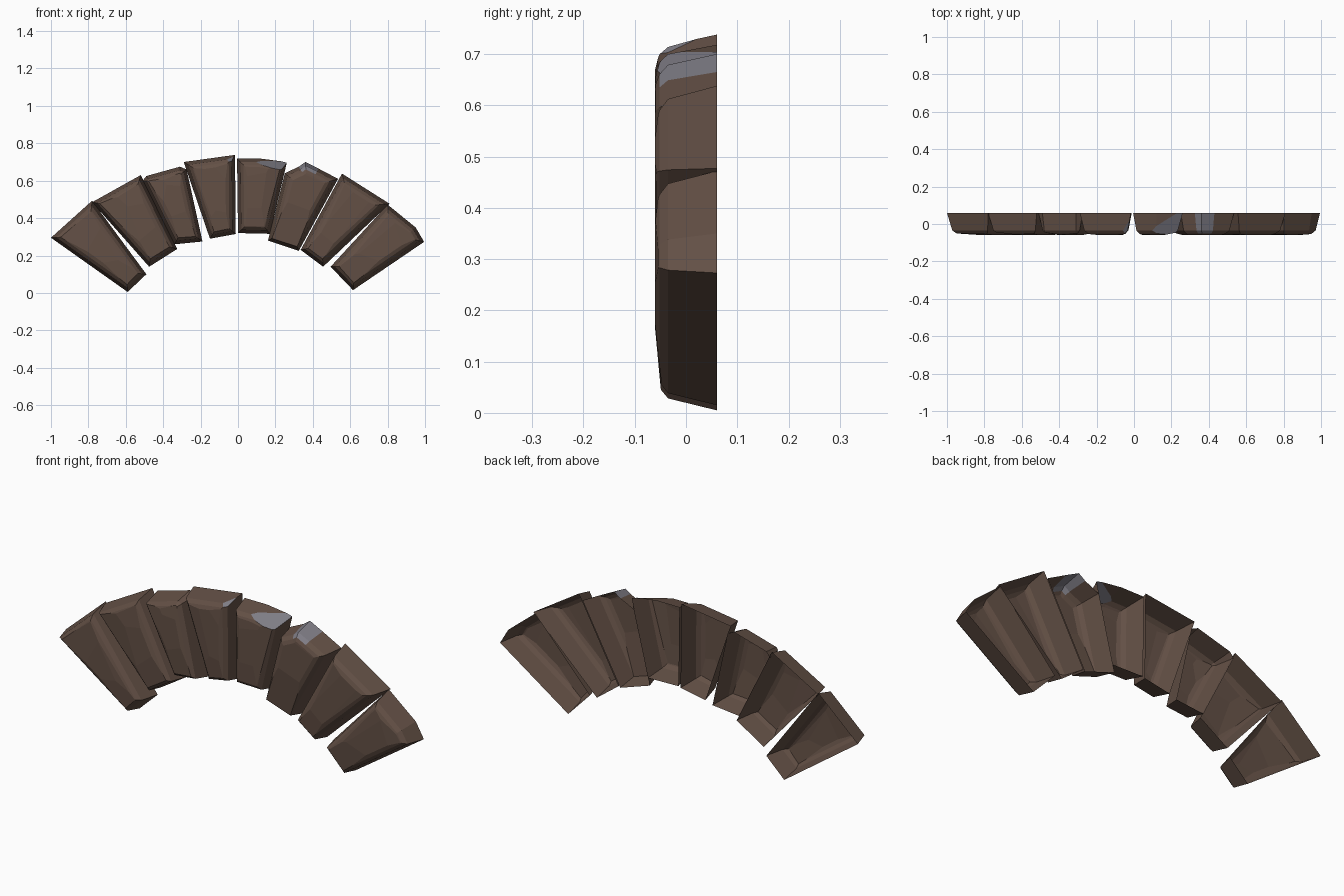
import bpy, bmesh, math
from mathutils import Vector

if "Cube" in bpy.data.objects:
    bpy.data.objects.remove(bpy.data.objects["Cube"])


def material(name, rgb):
    m = bpy.data.materials.new(name)
    m.diffuse_color = (*rgb, 1)
    m.use_nodes = True
    m.node_tree.nodes["Principled BSDF"].inputs["Base Color"].default_value = m.diffuse_color
    return m


BROWN = material("brown stone", (0.125, 0.080, 0.060))
GREY = material("grey stone", (0.215, 0.208, 0.240))

BACK, SHOULDER, FRONT = 0.06, -0.035, -0.06


def inset(pts, d):
    """Move every edge of a convex outline inwards by d."""
    c = sum(pts, Vector((0, 0))) / len(pts)
    lines = []
    for i, a in enumerate(pts):
        b = pts[(i + 1) % len(pts)]
        t = (b - a).normalized()
        n = Vector((-t.y, t.x))
        if n.dot(c - a) < 0:
            n = -n
        lines.append((a + n * d, t))
    out = []
    for i in range(len(pts)):
        (p, t), (q, u) = lines[i - 1], lines[i]
        k = t.x * u.y - t.y * u.x
        s = ((q - p).x * u.y - (q - p).y * u.x) / k
        out.append(p + t * s)
    return out


def chip(bm, point, normal, mat=0):
    """Slice a flat flake off the block and cap the cut."""
    r = bmesh.ops.bisect_plane(bm, geom=bm.verts[:] + bm.edges[:] + bm.faces[:],
                               plane_co=point, plane_no=normal, clear_outer=True)
    edges = [e for e in r["geom_cut"] if isinstance(e, bmesh.types.BMEdge) and e.is_boundary]
    if edges:
        for f in bmesh.ops.holes_fill(bm, edges=edges, sides=0)["faces"]:
            f.material_index = mat


def stone(name, outline, facets, grey_sides=(), grey_chips=()):
    pts = [Vector(p) for p in outline]
    bm = bmesh.new()
    rings = []
    for y, d in ((BACK, 0), (SHOULDER, 0.018), (FRONT + 0.008, 0.034), (FRONT, 0.052)):
        ring = inset(pts, d) if d else pts
        rings.append([bm.verts.new((p.x, y, p.y)) for p in ring])
    n = len(pts)
    for k in range(3):
        a, b = rings[k], rings[k + 1]
        for i in range(n):
            j = (i + 1) % n
            f = bm.faces.new((a[i], a[j], b[j], b[i]))
            f.material_index = int(k < 2 and i in grey_sides)
    bm.faces.new(rings[0])
    bm.faces.new(rings[-1])
    bmesh.ops.recalc_face_normals(bm, faces=bm.faces[:])

    # broad hewn facets on the front: (direction in degrees, offset, slope)
    c = sum(pts, Vector((0, 0))) / n
    for ang, off, slope in facets:
        dx, dz = math.cos(math.radians(ang)), math.sin(math.radians(ang))
        chip(bm, (c.x + dx * off, FRONT, c.y + dz * off), (dx * slope, -1, dz * slope))
    for point, normal in grey_chips:
        chip(bm, point, normal, 1)

    # the shell is open at the back
    bmesh.ops.recalc_face_normals(bm, faces=bm.faces[:])
    back = [f for f in bm.faces if all(v.co.y > BACK - 0.001 for v in f.verts)]
    bmesh.ops.delete(bm, geom=back, context="FACES")
    me = bpy.data.meshes.new(name)
    bm.to_mesh(me)
    bm.free()
    me.materials.append(BROWN)
    me.materials.append(GREY)
    bpy.context.collection.objects.link(bpy.data.objects.new(name, me))


# Arch stones from left to right
stone("arch_stone_1", [(-1, .295), (-.78, .493), (-.49, .10), (-.59, .005)],
      [(150, .08, .06), (-80, .06, .08), (30, .04, .1)])
stone("arch_stone_2", [(-.78, .485), (-.52, .63), (-.325, .235), (-.475, .14)],
      [(200, .03, .12), (-50, .07, .08), (100, .1, .07)])
stone("arch_stone_3", [(-.51, .60), (-.49, .625), (-.31, .675), (-.275, .66), (-.19, .275), (-.34, .26)],
      [(170, .04, .15), (85, .06, .13), (-70, .1, .08)])
stone("arch_stone_4", [(-.29, .70), (-.016, .738), (-.012, .315), (-.15, .29)],
      [(195, .02, .1), (-100, .07, .09), (40, .1, .08)],
      grey_chips=[((-.04, -.031, .708), (.35, -.45, .82))])
stone("arch_stone_5", [(-.005, .718), (.12, .718), (.262, .70), (.17, .316), (0, .32)],
      [(-8, .03, .2), (100, .08, .08), (-90, .1, .06)],
      grey_chips=[((.09, -.04, .70), (.0038, -.0059, .0132))])
stone("arch_stone_6", [(.25, .64), (.325, .675), (.36, .70), (.43, .665), (.535, .61), (.325, .225), (.16, .28)],
      [(65, .09, .1), (-110, .08, .12), (165, .06, .08)], grey_sides=(1, 2))
stone("arch_stone_7", [(.556, .638), (.81, .477), (.455, .14), (.335, .23)],
      [(140, .05, .09), (-40, .05, .06), (-130, .1, .1)])
stone("arch_stone_8", [(.80, .472), (.95, .35), (.995, .273), (.615, .015), (.495, .14)],
      [(20, .1, .08), (130, .05, .09), (-110, .08, .08)])
